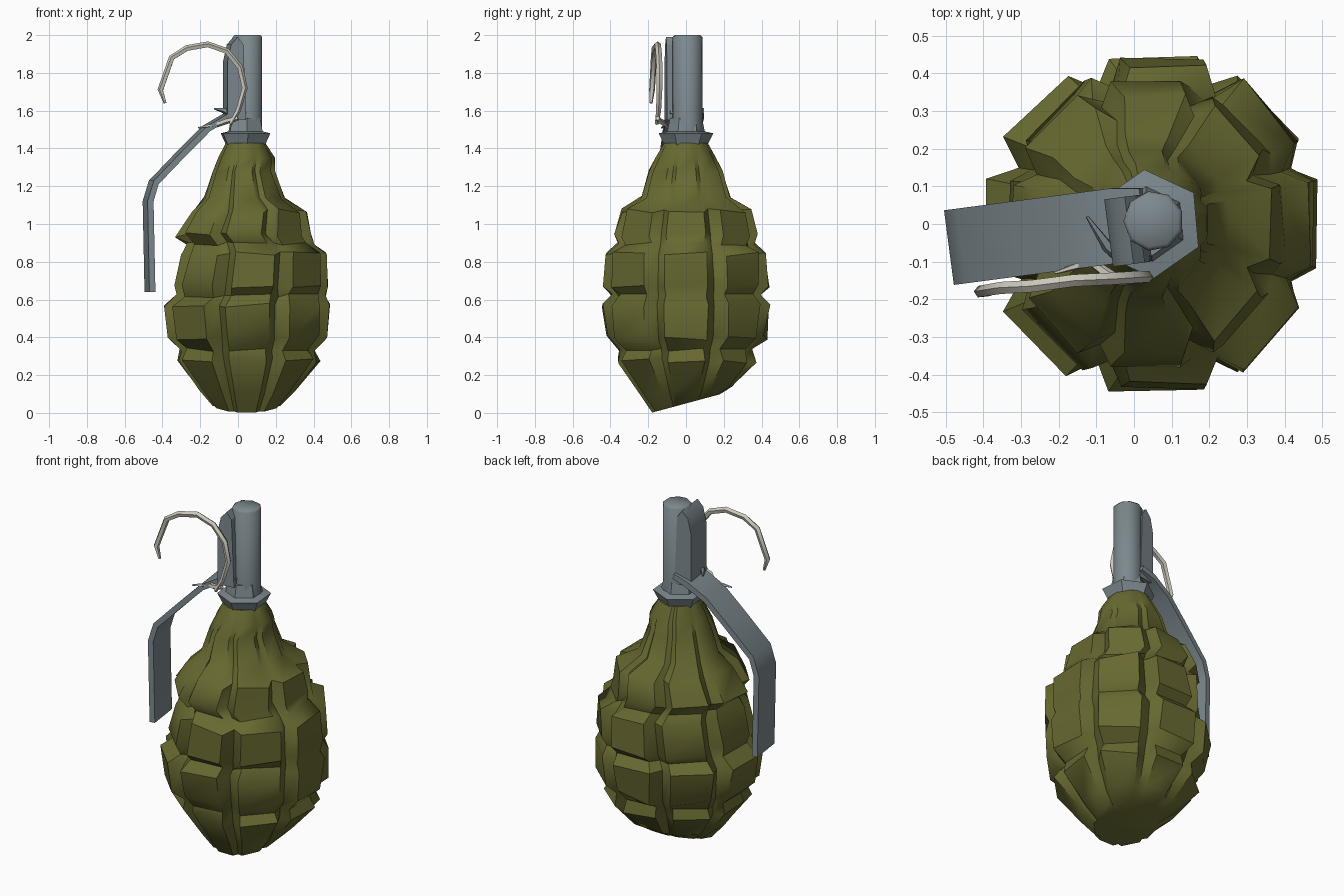
import bpy, bmesh, math, random
from mathutils import Vector, Matrix

if "Cube" in bpy.data.objects:
    bpy.data.objects.remove(bpy.data.objects["Cube"])

random.seed(4)


def material(name, rgb):
    m = bpy.data.materials.new(name)
    m.diffuse_color = (*rgb, 1)
    m.use_nodes = True
    m.node_tree.nodes["Principled BSDF"].inputs["Base Color"].default_value = m.diffuse_color
    return m


OLIVE = material("olive", (0.135, 0.14, 0.03))
STEEL = material("steel grey", (0.205, 0.25, 0.27))
WIRE = material("pale wire", (0.60, 0.58, 0.50))


def finish(name, rings, mat, angle=35, rot=0, offset=(0, 0, 0)):
    """Skin a list of equal-length vertex rings, cap both ends, shade."""
    bm = bmesh.new()
    vs = [[bm.verts.new(p) for p in r] for r in rings]
    n = len(rings[0])
    for a, b in zip(vs, vs[1:]):
        for i in range(n):
            j = (i + 1) % n
            bm.faces.new((a[i], a[j], b[j], b[i]))
    bm.faces.new(vs[0][::-1])
    bm.faces.new(vs[-1])
    bmesh.ops.recalc_face_normals(bm, faces=bm.faces)
    bm.transform(Matrix.Translation(offset) @ Matrix.Rotation(math.radians(rot), 4, 'Z'))
    me = bpy.data.meshes.new(name)
    bm.to_mesh(me)
    bm.free()
    me.materials.append(mat)
    ob = bpy.data.objects.new(name, me)
    bpy.context.collection.objects.link(ob)
    bpy.ops.object.select_all(action='DESELECT')
    ob.select_set(True)
    bpy.context.view_layer.objects.active = ob
    bpy.ops.object.shade_smooth_by_angle(angle=math.radians(angle))
    return ob


def lathe(name, profile, sides, centre, mat, start=0, angle=35):
    rings = [[(r * math.cos(math.radians(start) + math.tau * i / sides),
               r * math.sin(math.radians(start) + math.tau * i / sides), z)
              for i in range(sides)] for r, z in profile]
    return finish(name, rings, mat, angle, 0, (*centre, 0))


def tube(name, pts, radii, mat, sides=5):
    pts = [Vector(p) for p in pts]
    rings = []
    for i, p in enumerate(pts):
        t = (pts[min(i + 1, len(pts) - 1)] - pts[max(i - 1, 0)]).normalized()
        u = t.cross(Vector((0.05, 1, 0.03))).normalized()
        w = t.cross(u)
        rings.append([p + radii[i] * (u * math.cos(math.tau * k / sides) + w * math.sin(math.tau * k / sides))
                      for k in range(sides)])
    return finish(name, rings, mat, 60)


# Segmented body: eight lobed columns, grooves between columns and rows
# z, centre x, radius x, radius y, column groove factor, jitter
ROWS = [
    (0.05, 0.045, 0.18, 0.18, 0.95, 0.0),
    (0.12, 0.05, 0.26, 0.25, 0.90, 0.01),
    (0.28, 0.05, 0.38, 0.37, 0.87, 0.02),
    (0.335, 0.05, 0.355, 0.35, 0.95, 0.01),
    (0.40, 0.055, 0.42, 0.425, 0.88, 0.015),
    (0.57, 0.05, 0.44, 0.445, 0.88, 0.012),
    (0.62, 0.07, 0.39, 0.395, 0.96, 0.01),
    (0.67, 0.075, 0.41, 0.435, 0.88, 0.012),
    (0.84, 0.09, 0.385, 0.425, 0.88, 0.015),
    (0.895, 0.065, 0.335, 0.36, 0.96, 0.01),
    (0.94, 0.03, 0.355, 0.39, 0.88, 0.015),
    (1.07, 0.055, 0.305, 0.345, 0.88, 0.012),
    (1.14, 0.035, 0.215, 0.235, 0.95, 0.01),
    (1.28, 0.03, 0.165, 0.195, 0.92, 0.008),
    (1.35, 0.045, 0.15, 0.16, 0.95, 0.006),
    (1.43, 0.04, 0.105, 0.115, 1.0, 0.0),
]
rings = []
for k, (z, cx, rx, ry, groove, jit) in enumerate(ROWS):
    ring = []
    for col in range(8):
        for off, f in ((-15, 1.03), (15, 1.03), (22.5, groove)):
            a = math.radians(col * 45 + off)
            f += random.uniform(-jit, jit) * 2
            y = ry * f * math.sin(a)
            zz = z + random.uniform(-jit, jit)
            if k < 2:                                   # tilted underside
                zz += 0.27 * y * (1 if k == 0 else 0.3)
            ring.append((cx + rx * f * math.cos(a), y, max(zz, 0)))
    rings.append(ring)
finish("segmented_body", rings, OLIVE, 42)

# Collar and fuse tube
lathe("collar", [(0.105, 1.39), (0.115, 1.42), (0.145, 1.48), (0.10, 1.49), (0.085, 1.56)],
      6, (0.04, 0.0), STEEL, start=35)
lathe("fuse_tube", [(0.08, 1.45), (0.08, 1.99), (0.07, 2.0)], 9, (0.052, 0.008), STEEL, start=20, angle=50)

# Lever housing beside the fuse tube
side = [(-0.07, 1.55), (-0.07, 1.86), (-0.05, 1.95), (-0.015, 1.99), (0.015, 1.95), (0.03, 1.55)]
finish("lever_housing", [[(x, y, z) for x, z in side] for y in (-0.105, 0.075)], STEEL, 30, 7.5)

# Safety lever: bent strip swept along a side profile (x, z)
path = [(0.03, 1.60), (-0.05, 1.575), (-0.17, 1.505), (-0.30, 1.375), (-0.45, 1.22), (-0.48, 1.12), (-0.47, 0.64)]
half = [0.09, 0.10, 0.10, 0.10, 0.10, 0.10, 0.10]
rings = []
for i, (x, z) in enumerate(path):
    a, b = path[max(i - 1, 0)], path[min(i + 1, len(path) - 1)]
    d = Vector((b[0] - a[0], b[1] - a[1])).normalized() * 0.016
    h = half[i]
    rings.append([(x - d.y, -h, z + d.x), (x - d.y, h, z + d.x),
                  (x + d.y, h, z - d.x), (x + d.y, -h, z - d.x)])
finish("safety_lever", rings, STEEL, 30, 7.5, (0, 0.002, 0))

# Pull ring: open hook of wire, and the pin passing through the lever
hook = [(-0.385, -0.185, 1.64), (-0.41, -0.18, 1.71), (-0.35, -0.17, 1.88), (-0.27, -0.165, 1.93),
        (-0.16, -0.15, 1.95), (-0.06, -0.145, 1.915), (0.01, -0.14, 1.83), (0.035, -0.14, 1.72),
        (0.0, -0.145, 1.60), (-0.04, -0.155, 1.53)]
tube("pull_ring", hook, [0.008, 0.016, 0.017, 0.017, 0.017, 0.017, 0.017, 0.016, 0.014, 0.01], WIRE)
tube("pin", [(0.0, -0.15, 1.56), (-0.06, -0.14, 1.545), (-0.115, -0.10, 1.525), (-0.21, -0.13, 1.51)],
     [0.012, 0.016, 0.014, 0.004], WIRE)
tube("pin_tail", [(-0.03, -0.09, 1.58), (-0.07, -0.06, 1.60), (-0.125, 0.02, 1.61)],
     [0.02, 0.016, 0.004], STEEL)
